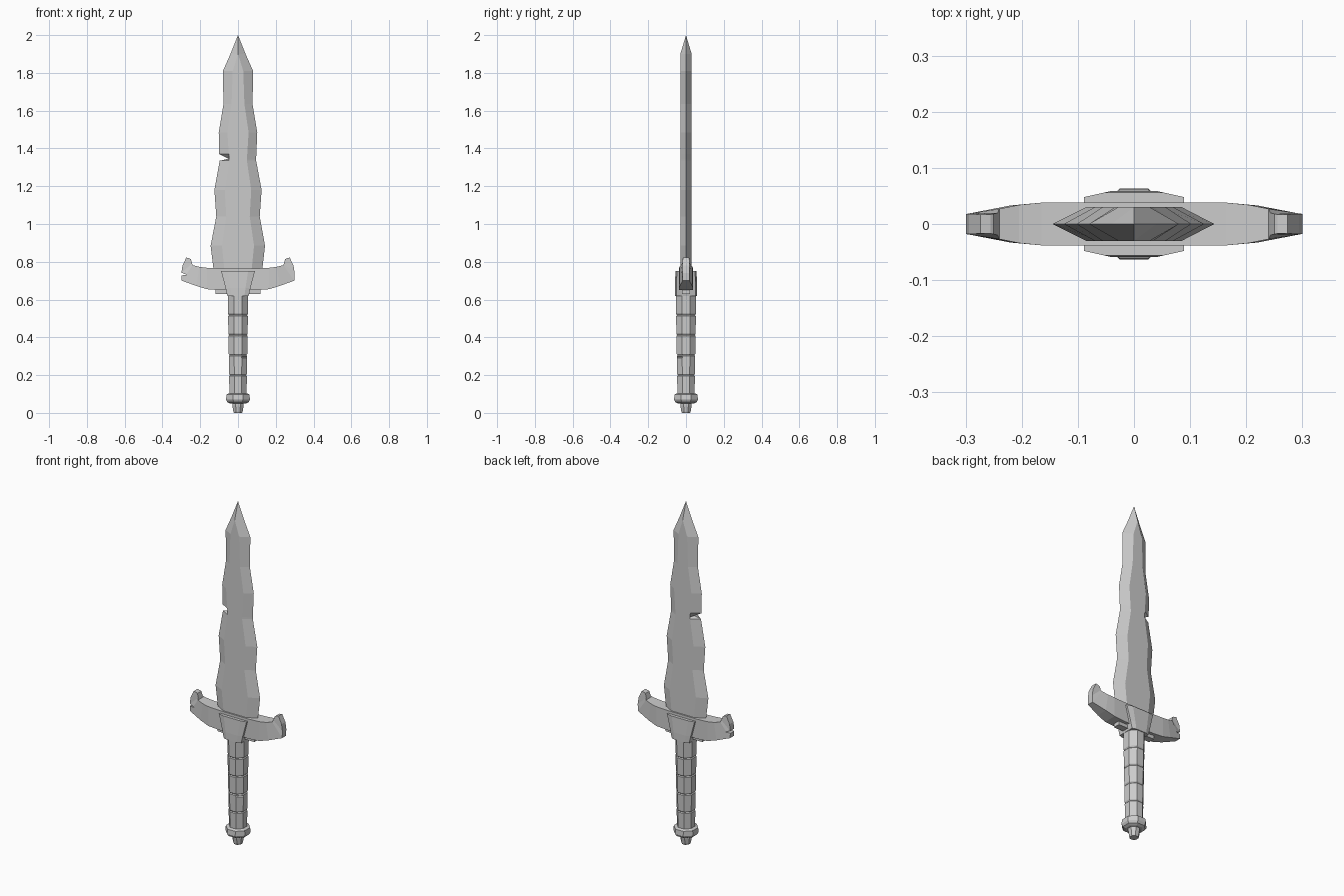
import bpy, bmesh, math

if "Cube" in bpy.data.objects:
    bpy.data.objects.remove(bpy.data.objects["Cube"])

GREY = (0.6, 0.6, 0.6, 1)
steel = bpy.data.materials.new("plain_grey")
steel.use_nodes = True
steel.diffuse_color = GREY
steel.node_tree.nodes["Principled BSDF"].inputs["Base Color"].default_value = GREY


def loft(name, rings):
    """Skin a list of equal-length point rings and cap both ends."""
    bm = bmesh.new()
    rows = [[bm.verts.new(p) for p in ring] for ring in rings]
    n = len(rows[0])
    for a, b in zip(rows, rows[1:]):
        for i in range(n):
            j = (i + 1) % n
            bm.faces.new((a[i], a[j], b[j], b[i]))
    bm.faces.new(rows[0])
    bm.faces.new(rows[-1])
    bmesh.ops.remove_doubles(bm, verts=bm.verts, dist=0.0002)
    bmesh.ops.recalc_face_normals(bm, faces=bm.faces)
    mesh = bpy.data.meshes.new(name)
    bm.to_mesh(mesh)
    bm.free()
    mesh.materials.append(steel)
    obj = bpy.data.objects.new(name, mesh)
    bpy.context.collection.objects.link(obj)
    return obj


def turned(name, profile, sides=8):
    """Faceted turned part; profile holds (apothem, z)."""
    k = 1 / math.cos(math.pi / sides)
    angles = [math.tau * (i + 0.5) / sides for i in range(sides)]
    return loft(name, [[(r * k * math.cos(a), r * k * math.sin(a), z) for a in angles]
                       for r, z in profile])


def nick(target, triangle, depth, angle=0):
    """Cut a triangular nick, given in x and z, out of a part."""
    cutter = loft("nick_cutter", [[(x, y, z) for x, z in triangle] for y in (-depth, depth)])
    cutter.rotation_euler.z = angle
    cutter.hide_render = True
    mod = target.modifiers.new("nick", 'BOOLEAN')
    mod.operation = 'DIFFERENCE'
    mod.solver = 'EXACT'
    mod.object = cutter
    bpy.context.view_layer.update()
    bpy.context.view_layer.objects.active = target
    bpy.ops.object.modifier_apply(modifier=mod.name)
    bpy.data.objects.remove(cutter)


# Wavy blade: height, left edge, right edge, half width of the flat centre
T = 0.03
blade_rows = [
    (0.70, 0.122, 0.122, 0.066),
    (0.885, 0.145, 0.143, 0.085),
    (1.04, 0.115, 0.115, 0.062),
    (1.18, 0.125, 0.125, 0.070),
    (1.335, 0.097, 0.096, 0.047),
    (1.345, 0.050, 0.096, 0.047),
    (1.37, 0.100, 0.097, 0.049),
    (1.485, 0.102, 0.102, 0.056),
    (1.635, 0.077, 0.077, 0.034),
    (1.81, 0.080, 0.080, 0.028),
    (1.90, 0.040, 0.040, 0.0),
]
rings = [[(-l, 0, z), (-f, -T, z), (f, -T, z), (r, 0, z), (f, T, z), (-f, T, z)]
         for z, l, r, f in blade_rows]
rings.append([(0, 0, 2.0)] * 6)
loft("blade", rings)

# Cross guard: upper point, lower point, half depth at each
guard_half = [
    ((0.10, 0.765), (0.10, 0.65), 0.038, 0.038),
    ((0.165, 0.768), (0.165, 0.655), 0.038, 0.038),
    ((0.205, 0.773), (0.22, 0.672), 0.034, 0.033),
    ((0.24, 0.782), (0.298, 0.70), 0.027, 0.018),
    ((0.243, 0.792), (0.30, 0.74), 0.020, 0.018),
    ((0.25, 0.814), (0.294, 0.78), 0.018, 0.018),
    ((0.256, 0.818), (0.274, 0.822), 0.017, 0.017),
]


def guard_ring(section, side):
    (x1, z1), (x2, z2), y1, y2 = section
    return [(side * x1, -y1, z1), (side * x1, y1, z1),
            (side * x2, y2, z2), (side * x2, -y2, z2)]


guard = loft("cross_guard", [guard_ring(s, -1) for s in reversed(guard_half)]
             + [guard_ring(s, 1) for s in guard_half])
nick(guard, [(-0.32, 0.75), (-0.268, 0.73), (-0.32, 0.727)], 0.1)


# Tapered centre block with a shallow chamfer down each side
def block_ring(w, y, z):
    return [(-w, -y + 0.008, z), (-w * 0.6, -y, z), (w * 0.6, -y, z), (w, -y + 0.008, z),
            (w, y - 0.008, z), (w * 0.6, y, z), (-w * 0.6, y, z), (-w, y - 0.008, z)]


loft("guard_block", [block_ring(0.056, 0.059, 0.618), block_ring(0.066, 0.059, 0.66),
                     block_ring(0.089, 0.056, 0.75)])

# Small plate under the guard
loft("under_guard_plate", [[(-0.12, -0.02, z), (0.12, -0.02, z), (0.12, 0.02, z), (-0.12, 0.02, z)]
                           for z in (0.63, 0.66)])

# Grip with narrow grooves between its bands
grip = []
bands = 5
step = 0.53 / bands
for i in range(bands):
    low = 0.095 + i * step
    r = 0.0455 + 0.0018 * i
    grip += [(r - 0.004, low), (r, low + 0.006),
             (r + 0.0015, low + step - 0.006), (r - 0.003, low + step - 0.001)]
handle = turned("grip", grip)
nick(handle, [(0.038, 0.295), (0.07, 0.308), (0.07, 0.284)], 0.022, -math.pi / 4)

# Pommel and end stud
turned("pommel", [(0.042, 0.05), (0.056, 0.057), (0.063, 0.07), (0.061, 0.098), (0.045, 0.104)])
turned("pommel_stud", [(0.022, 0.0), (0.025, 0.008), (0.030, 0.04), (0.030, 0.06)])
